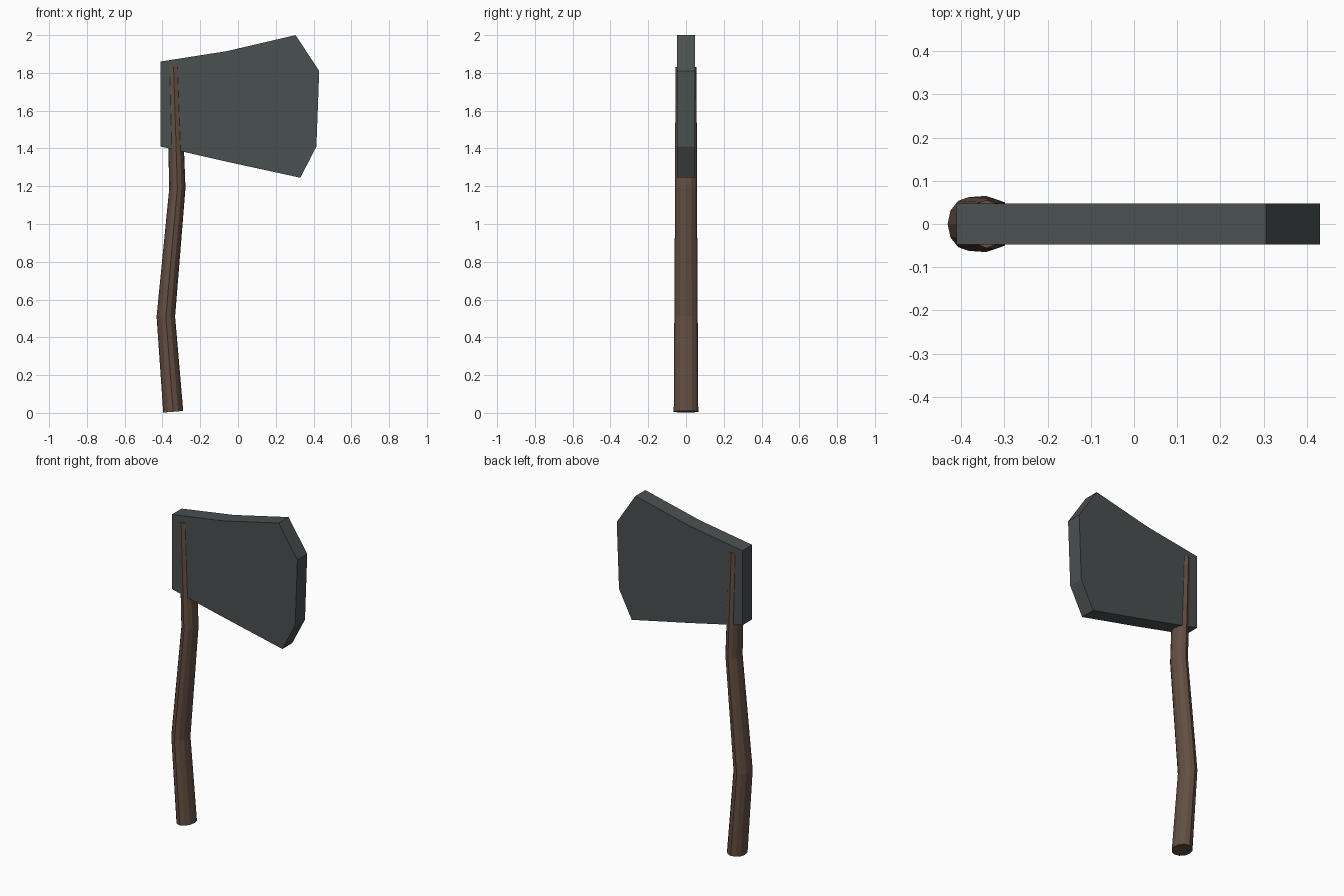
import bpy, bmesh, math
from mathutils import Vector

if "Cube" in bpy.data.objects:
    bpy.data.objects.remove(bpy.data.objects["Cube"])


def material(name, rgb):
    m = bpy.data.materials.new(name)
    m.diffuse_color = (*rgb, 1)
    m.use_nodes = True
    m.node_tree.nodes["Principled BSDF"].inputs["Base Color"].default_value = m.diffuse_color
    return m


def finish(bm, name, mat):
    bmesh.ops.recalc_face_normals(bm, faces=bm.faces)
    me = bpy.data.meshes.new(name)
    bm.to_mesh(me)
    bm.free()
    me.materials.append(mat)
    ob = bpy.data.objects.new(name, me)
    bpy.context.collection.objects.link(ob)
    return ob


wood = material("brown wood", (0.125, 0.078, 0.054))
steel = material("dark grey steel", (0.068, 0.08, 0.08))

# Axe head: flat slab extruded from its side profile
profile = [(-0.41, 1.86), (-0.06, 1.915), (0.305, 2.0), (0.43, 1.81),
           (0.415, 1.41), (0.33, 1.245), (-0.06, 1.33), (-0.41, 1.41)]
bm = bmesh.new()
face = bm.faces.new([bm.verts.new((x, -0.047, z)) for x, z in profile])
ext = bmesh.ops.extrude_face_region(bm, geom=[face])
bmesh.ops.translate(bm, vec=(0, 0.094, 0),
                    verts=[v for v in ext["geom"] if isinstance(v, bmesh.types.BMVert)])
finish(bm, "axe_head", steel)

# Handle: bent, tapering oval shaft; stations are x, z, half width, half depth, ring tilt
SIDES = 12
stations = [(-0.343, 0.006, 0.053, 0.065, 0.08), (-0.382, 0.51, 0.049, 0.062, 0.0),
            (-0.321, 1.19, 0.043, 0.058, 0.03), (-0.341, 1.83, 0.038, 0.056, 0.03)]
bm = bmesh.new()
rings = []
for x, z, rx, ry, tilt in stations:
    ring = []
    for i in range(SIDES):
        a = 2 * math.pi * i / SIDES
        dx = rx * math.cos(a)
        ring.append(bm.verts.new(Vector((x + dx, ry * math.sin(a), z + dx * tilt))))
    rings.append(ring)
for lo, hi in zip(rings, rings[1:]):
    for i in range(SIDES):
        j = (i + 1) % SIDES
        bm.faces.new((lo[i], lo[j], hi[j], hi[i]))
bm.faces.new(rings[0])
bm.faces.new(rings[-1])
finish(bm, "handle", wood)
